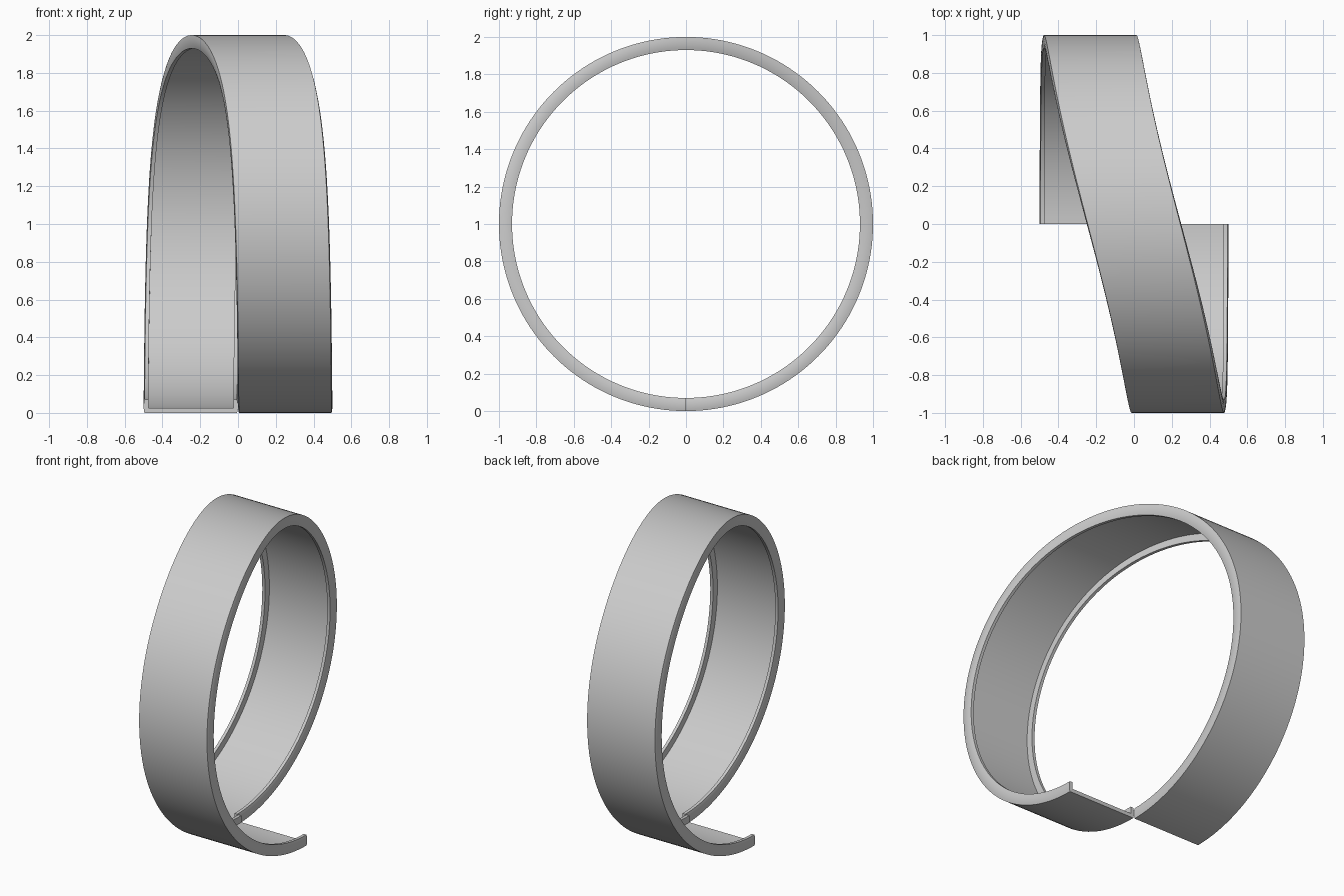
import bpy, bmesh
from math import sin, cos, pi, exp

if "Cube" in bpy.data.objects:
    bpy.data.objects.remove(bpy.data.objects["Cube"])

WIDTH, R_OUT, R_IN, T = 0.5, 1.0, 0.93, 0.025
STEPS, K = 160, 13.0


def sigmoid(t):
    return 1 / (1 + exp(-K * (t - 0.5)))


def shift(t):
    # sideways drift of the band over one turn, eased at both ends
    lo, hi = sigmoid(0), sigmoid(1)
    return -0.5 + 0.5 * (sigmoid(t) - lo) / (hi - lo)


# channel cross-section (sideways, radius): slightly rounded outer walls, two inward lips
wall = []
for i in range(7):
    u = i / 6 * 2 - 1
    wall.append((0.005 * u * u, (R_OUT + R_IN) / 2 - u * (R_OUT - R_IN) / 2))
left = wall + [(T, R_IN), (T, R_OUT - T)]
section = left + [(WIDTH - x, r) for x, r in reversed(left)]

# sweep the channel around the x axis
bm = bmesh.new()
rings = []
for s in range(STEPS + 1):
    t = s / STEPS
    a = 2 * pi * t
    rings.append([bm.verts.new((x + shift(t), r * sin(a), 1 - r * cos(a)))
                  for x, r in section])
n = len(section)
for a, b in zip(rings, rings[1:]):
    for i in range(n):
        j = (i + 1) % n
        bm.faces.new((a[i], a[j], b[j], b[i]))

# close both ends with strips between the mirrored halves of the section
for ring in (rings[0], rings[-1]):
    floor_l, floor_r = ring[8], ring[9]
    bm.faces.new((ring[0], floor_l, floor_r, ring[n - 1]))
    bm.faces.new(ring[0:9])
    bm.faces.new(ring[9:n])
bmesh.ops.recalc_face_normals(bm, faces=bm.faces)

mesh = bpy.data.meshes.new("spiral_band")
bm.to_mesh(mesh)
bm.free()
band = bpy.data.objects.new("spiral_band", mesh)
bpy.context.collection.objects.link(band)
bpy.context.view_layer.objects.active = band
band.select_set(True)
bpy.ops.object.shade_smooth_by_angle(angle=0.6)
